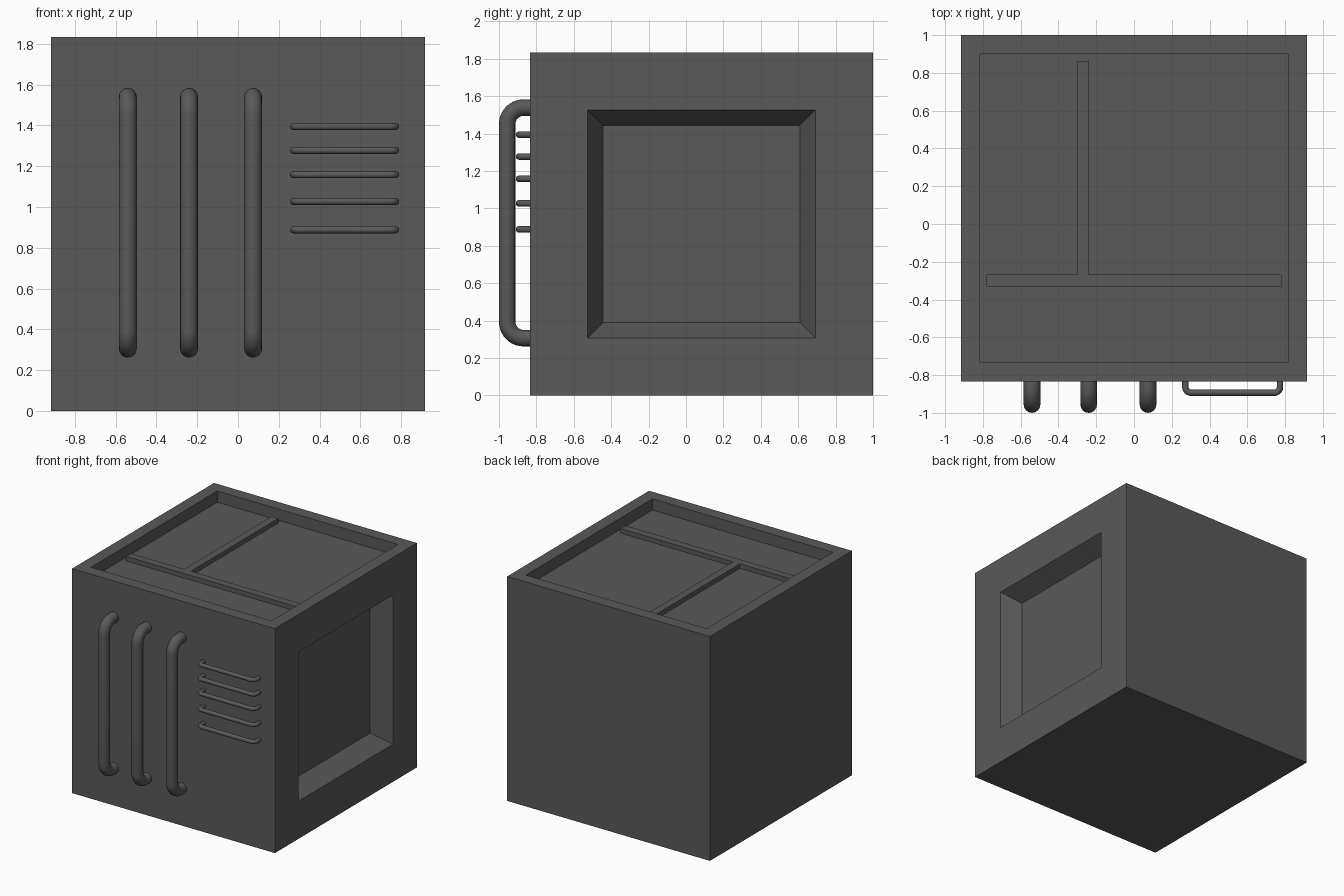
import bpy, bmesh, math
from mathutils import Vector

if "Cube" in bpy.data.objects:
    bpy.data.objects.remove(bpy.data.objects["Cube"])

mat = bpy.data.materials.new("dark_grey")
mat.diffuse_color = (0.1, 0.1, 0.1, 1)
mat.use_nodes = True
mat.node_tree.nodes["Principled BSDF"].inputs["Base Color"].default_value = mat.diffuse_color

W, H = 0.917, 1.834            # body half width, height
Y0, Y1 = -0.833, 1.0           # body front and back


def add_mesh(name, bm):
    me = bpy.data.meshes.new(name)
    bm.to_mesh(me)
    bm.free()
    me.materials.append(mat)
    ob = bpy.data.objects.new(name, me)
    bpy.context.collection.objects.link(ob)
    return ob


def make_box(x0, x1, y0, y1, z0, z1):
    bm = bmesh.new()
    bmesh.ops.create_cube(bm, size=1)
    for v in bm.verts:
        v.co = Vector((x1 if v.co.x > 0 else x0,
                       y1 if v.co.y > 0 else y0,
                       z1 if v.co.z > 0 else z0))
    bm.normal_update()
    return bm


def tube(name, corners, bend, radius):
    """Round bar along corner points, with rounded right-angle bends."""
    pts = [corners[0]]
    for a, c, b in zip(corners, corners[1:], corners[2:]):
        u, w = (a - c).normalized(), (b - c).normalized()
        centre = c + (u + w) * bend
        for i in range(11):
            t = math.pi / 2 * i / 10
            pts.append(centre - w * bend * math.cos(t) - u * bend * math.sin(t))
    pts.append(corners[-1])
    cu = bpy.data.curves.new(name, 'CURVE')
    cu.dimensions = '3D'
    cu.bevel_depth = radius
    cu.bevel_resolution = 6
    cu.use_fill_caps = True
    sp = cu.splines.new('POLY')
    sp.points.add(len(pts) - 1)
    for p, q in zip(sp.points, pts):
        p.co = (*q, 1)
    tmp = bpy.data.objects.new(name + "_path", cu)
    bpy.context.collection.objects.link(tmp)
    bpy.context.view_layer.update()
    me = bpy.data.meshes.new_from_object(
        tmp.evaluated_get(bpy.context.evaluated_depsgraph_get()))
    bpy.data.objects.remove(tmp)
    me.materials.clear()
    me.materials.append(mat)
    for p in me.polygons:
        p.use_smooth = True
    ob = bpy.data.objects.new(name, me)
    bpy.context.collection.objects.link(ob)


# body: sunken tray on top, sloped recess on the right side
bm = make_box(-W, W, Y0, Y1, 0, H)
top = next(f for f in bm.faces if f.normal.z > 0.9)
right = next(f for f in bm.faces if f.normal.x > 0.9)
bmesh.ops.inset_individual(bm, faces=[top], thickness=0.142)
ext = bmesh.ops.extrude_discrete_faces(bm, faces=[top])["faces"]
for v in ext[0].verts:
    v.co.z -= 0.092
bmesh.ops.inset_individual(bm, faces=[right], thickness=0.435)
bmesh.ops.inset_individual(bm, faces=[right], thickness=0.116)
for v in right.verts:
    v.co.x -= 0.15
bmesh.ops.recalc_face_normals(bm, faces=bm.faces)
add_mesh("body", bm)

# low ribs dividing the tray
add_mesh("tray_rib_cross", make_box(-0.78, 0.78, -0.33, -0.267, H - 0.1, H - 0.055))
add_mesh("tray_rib_long", make_box(-0.30, -0.238, -0.268, 0.862, H - 0.1, H - 0.055))

# three tall handles on the front
yw = Y0 + 0.02
for x in (-0.54, -0.24, 0.074):
    tube("tall_handle", [Vector((x, yw, 0.306)), Vector((x, -0.956, 0.306)),
                         Vector((x, -0.956, 1.539)), Vector((x, yw, 1.539))], 0.088, 0.044)

# five thin bars on the front
for z in (1.394, 1.277, 1.158, 1.027, 0.888):
    tube("thin_bar", [Vector((0.272, yw, z)), Vector((0.272, -0.893, z)),
                      Vector((0.773, -0.893, z)), Vector((0.773, yw, z))], 0.03, 0.017)
